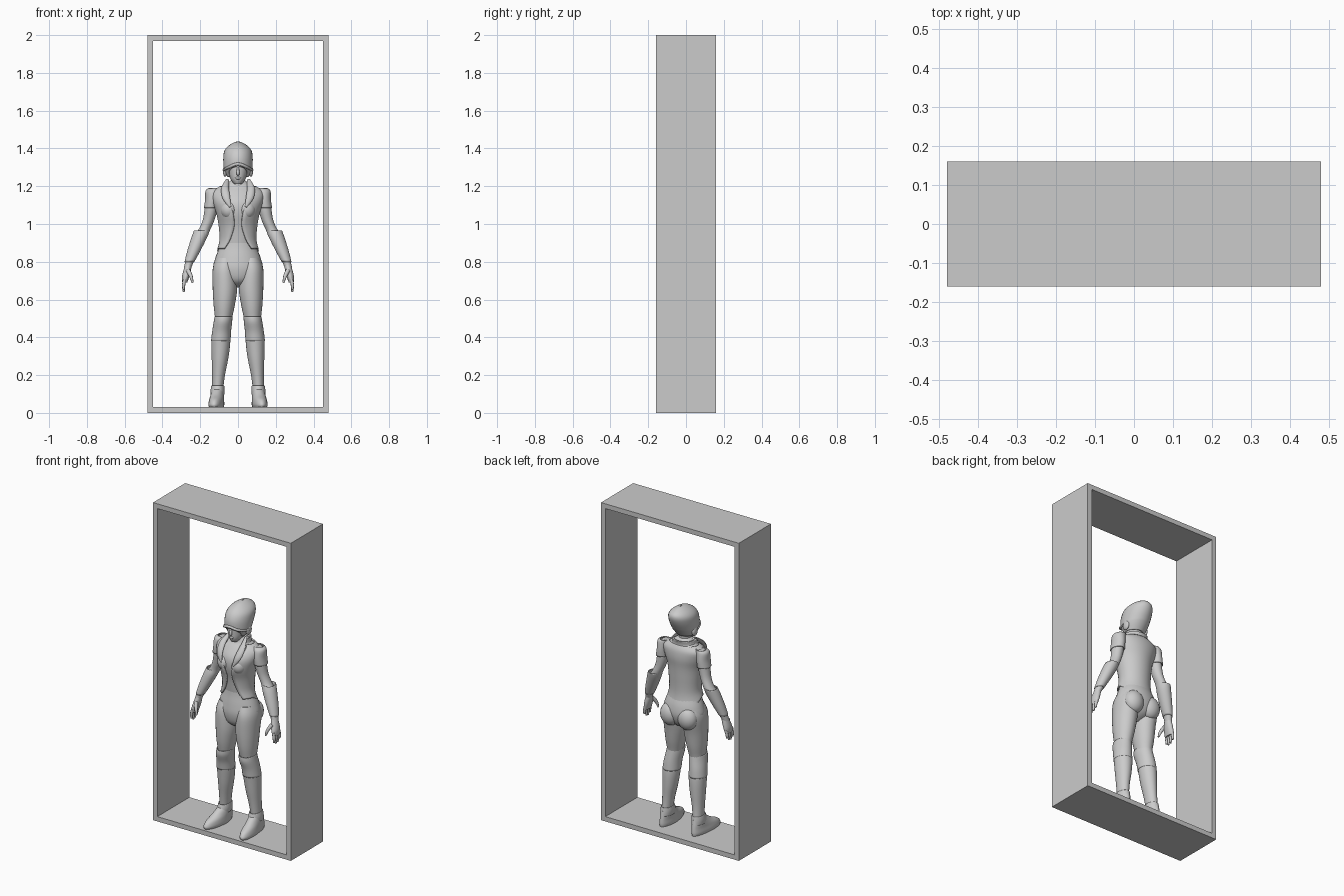
import bpy, bmesh
from math import sin, cos, pi
from mathutils import Vector


def finish(name, bm, mirror=False, thick=0, smooth=True):
    bmesh.ops.remove_doubles(bm, verts=bm.verts, dist=1e-5)
    bmesh.ops.recalc_face_normals(bm, faces=bm.faces)
    me = bpy.data.meshes.new(name)
    bm.to_mesh(me)
    bm.free()
    ob = bpy.data.objects.new(name, me)
    bpy.context.collection.objects.link(ob)
    if thick:
        s = ob.modifiers.new("thickness", 'SOLIDIFY')
        s.thickness = thick
        s.offset = -1
    if mirror:
        m = ob.modifiers.new("mirror", 'MIRROR')
        m.use_mirror_merge = False
    if smooth:
        bpy.context.view_layer.objects.active = ob
        ob.select_set(True)
        bpy.ops.object.shade_smooth_by_angle(angle=0.7)
        ob.select_set(False)
    return ob


def spline(rows, steps):
    """Catmull-Rom through rows of numbers."""
    out = []
    for i in range(len(rows) - 1):
        a, b, c, d = (rows[max(i - 1, 0)], rows[i], rows[i + 1],
                      rows[min(i + 2, len(rows) - 1)])
        for s in range(steps):
            t = s / steps
            out.append([0.5 * (2 * q + (r - p) * t + (2 * p - 5 * q + 4 * r - u) * t * t
                               + (3 * q - p - 3 * r + u) * t ** 3)
                        for p, q, r, u in zip(a, b, c, d)])
    return out + [list(rows[-1])]


def loft(name, rings, mirror=False, sides=28, steps=4, thick=0, shape=None):
    """Rings are (z, centre x, half width, front y, back y[, front opening angle])."""
    bm = bmesh.new()
    loops = []
    for r in spline(rings, steps):
        z, cx, w, f, b = r[:5]
        gap = max(r[5], 0) if len(r) > 5 else 0
        loop = []
        for k in range(sides + 1):
            a = gap + (2 * pi - 2 * gap) * k / sides
            p = Vector((cx + w * sin(a), (f + b) / 2 - (b - f) / 2 * cos(a), z))
            loop.append(bm.verts.new(shape(p) if shape else p))
        loops.append(loop)
    for p, q in zip(loops, loops[1:]):
        for k in range(sides):
            bm.faces.new((p[k], p[k + 1], q[k + 1], q[k]))
    if not thick:
        bm.faces.new(loops[0][:-1])
        bm.faces.new(loops[-1][:-1])
    return finish(name, bm, mirror, thick)


def tube(name, pts, mirror=True, flat=1.0):
    """Tapered rounded strip through (x, y, z, radius)."""
    bm = bmesh.new()
    rows = spline(pts, 4)
    loops = []
    for i, r in enumerate(rows):
        c = Vector(r[:3])
        d = Vector(rows[min(i + 1, len(rows) - 1)][:3]) - Vector(rows[max(i - 1, 0)][:3])
        u = d.cross(Vector((0, 1, 0))).normalized()
        v = d.cross(u).normalized()
        loops.append([bm.verts.new(c + r[3] * (u * cos(k * pi / 5) + v * flat * sin(k * pi / 5)))
                      for k in range(10)])
    for p, q in zip(loops, loops[1:]):
        for k in range(10):
            bm.faces.new((p[k], p[(k + 1) % 10], q[(k + 1) % 10], q[k]))
    bm.faces.new(loops[0])
    bm.faces.new(loops[-1])
    return finish(name, bm, mirror)


def blob(name, loc, size, mirror=True):
    bm = bmesh.new()
    bmesh.ops.create_uvsphere(bm, u_segments=20, v_segments=12, radius=1)
    for v in bm.verts:
        v.co = Vector([v.co[i] * size[i] + loc[i] for i in range(3)])
    return finish(name, bm, mirror)


# Display frame: open front and back
bm = bmesh.new()
outer = [(-.48, 0), (.48, 0), (.48, 2), (-.48, 2)]
inner = [(-.45, .03), (.45, .03), (.45, 1.97), (-.45, 1.97)]
rim = [[[bm.verts.new((x, y, z)) for x, z in prof] for prof in (outer, inner)] for y in (-.16, .16)]
for k in range(4):
    n = (k + 1) % 4
    for o, i in rim:
        bm.faces.new((o[k], o[n], i[n], i[k]))
    for s in (0, 1):
        bm.faces.new((rim[0][s][k], rim[0][s][n], rim[1][s][n], rim[1][s][k]))
finish("display_frame", bm, smooth=False)

# Torso and hips
loft("hips", [(.665, 0, .02, -.02, .03), (.70, 0, .085, -.065, .085), (.76, 0, .13, -.08, .11),
              (.82, 0, .12, -.075, .105), (.88, 0, .098, -.065, .085), (.94, 0, .09, -.06, .075)])
loft("chest", [(.90, 0, .088, -.065, .075), (.98, 0, .096, -.075, .078), (1.06, 0, .108, -.093, .085),
               (1.12, 0, .12, -.088, .09), (1.17, 0, .12, -.055, .085), (1.20, 0, .08, -.03, .07),
               (1.23, 0, .038, -.025, .045)])
loft("neck", [(1.18, 0, .045, -.03, .055), (1.22, 0, .035, -.03, .045), (1.28, 0, .036, -.03, .05)])
blob("bust", (.048, -.058, 1.075), (.045, .045, .05))
blob("seat", (.06, .07, .75), (.062, .052, .07))


# Short jacket: open front, hem dropping at the back
def hem(p):
    if p.z < .97:
        p.z -= max(p.y, 0) * (.97 - p.z) * 7
    return p


loft("jacket", [(.87, 0, .11, -.085, .105, .75), (.92, 0, .098, -.078, .088, .45),
                (.99, 0, .103, -.085, .09, .2), (1.06, 0, .116, -.106, .094, .25),
                (1.12, 0, .135, -.1, .1, .4), (1.17, 0, .138, -.067, .095, .6),
                (1.20, 0, .095, -.045, .08, .9)], thick=.008, shape=hem)
loft("collar", [(1.175, 0, .085, -.055, .075, .8), (1.2, 0, .068, -.045, .068, .9),
                (1.225, 0, .064, -.045, .072, 1.1)], thick=.008)
tube("lapel", [(.055, .0, 1.235, .008), (.068, -.055, 1.19, .02), (.062, -.092, 1.14, .02),
               (.04, -.108, 1.09, .006)], flat=.5)

# Arms
loft("arm", [(1.185, .125, .02, 0, .05), (1.15, .138, .032, -.015, .06), (1.08, .143, .034, -.015, .06),
             (1.02, .156, .031, -.008, .06), (.97, .178, .031, -.005, .063), (.93, .2, .037, -.015, .06),
             (.87, .228, .032, -.025, .045), (.81, .253, .024, -.032, .025), (.765, .268, .019, -.036, .01)],
     True)
loft("sleeve", [(1.19, .125, .03, 0, .06), (1.175, .134, .038, -.018, .066), (1.13, .138, .036, -.026, .071),
                (1.085, .143, .038, -.024, .07)], True, thick=.006)
loft("forearm_guard", [(.965, .195, .038, -.01, .075), (.93, .205, .041, -.02, .066),
                       (.86, .233, .035, -.03, .045), (.80, .257, .026, -.036, .025)], True, thick=.005)

# Hands
loft("palm", [(.785, .262, .018, -.034, .012), (.75, .27, .02, -.045, .014), (.72, .277, .019, -.055, .014),
              (.69, .282, .013, -.055, .01)], True)
for i in range(4):
    y = -.05 + i * .018
    tip = .64 + (.012, 0, .004, .02)[i]
    tube("finger_%d" % (i + 1), [(.282, y, .71, .009), (.288, y - .002, .675, .0085),
                                 (.287, y - .002, tip, .005)])
tube("thumb", [(.265, -.04, .755, .012), (.25, -.06, .725, .01), (.24, -.068, .69, .005)])

# Legs
loft("leg", [(.82, .065, .05, -.06, .08), (.76, .071, .063, -.08, .1), (.66, .069, .065, -.082, .08),
             (.57, .073, .056, -.075, .065), (.50, .077, .045, -.062, .05), (.46, .083, .043, -.055, .05),
             (.40, .09, .05, -.048, .065), (.35, .092, .049, -.042, .07), (.28, .096, .043, -.033, .07),
             (.20, .103, .034, -.02, .068), (.13, .108, .03, -.012, .072), (.06, .112, .03, -.01, .08)], True)
loft("boot_cuff", [(.51, .077, .047, -.075, .05), (.48, .08, .049, -.074, .055), (.43, .087, .05, -.058, .063),
                   (.38, .091, .052, -.05, .068)], True, thick=.005)
loft("ankle_cuff", [(.145, .107, .034, -.022, .076), (.12, .108, .037, -.03, .08), (.095, .109, .036, -.035, .083)],
     True, thick=.005)


# Feet: toes turned slightly outward
def splay(p):
    p.x += max(-p.y, 0) * .1
    return p


loft("foot", [(.03, .112, .037, -.145, .09), (.045, .112, .041, -.15, .092), (.07, .111, .038, -.13, .09),
              (.095, .11, .035, -.075, .086), (.125, .108, .031, -.03, .08)], True, shape=splay)

# Head: face under a swept-back helmet
loft("face", [(1.212, 0, .02, -.058, -.01), (1.235, 0, .038, -.068, .03), (1.27, 0, .052, -.07, .06),
              (1.31, 0, .06, -.068, .075), (1.36, 0, .055, -.05, .08)])
tube("nose", [(0, -.066, 1.30, .005), (0, -.075, 1.268, .009), (0, -.068, 1.258, .004)], False)
blob("lips", (0, -.066, 1.243), (.016, .007, .007), False)
loft("helmet", [(1.25, 0, .056, -.055, .055, .95), (1.275, 0, .068, -.068, .075, .8),
                (1.295, 0, .075, -.08, .09, .45), (1.31, 0, .077, -.085, .1, 0), (1.35, 0, .078, -.083, .122, 0),
                (1.385, 0, .073, -.068, .133, 0), (1.41, 0, .055, -.042, .125, 0),
                (1.43, 0, .025, 0, .09, 0), (1.437, 0, .003, .04, .06, 0)], thick=.006)
tube("helmet_brim", [(-.076, .0, 1.285, .006), (-.05, -.064, 1.30, .008), (0, -.087, 1.318, .008),
                     (.05, -.064, 1.30, .008), (.076, .0, 1.285, .006)], False)
blob("helmet_ear", (.068, .01, 1.28), (.012, .025, .03))
